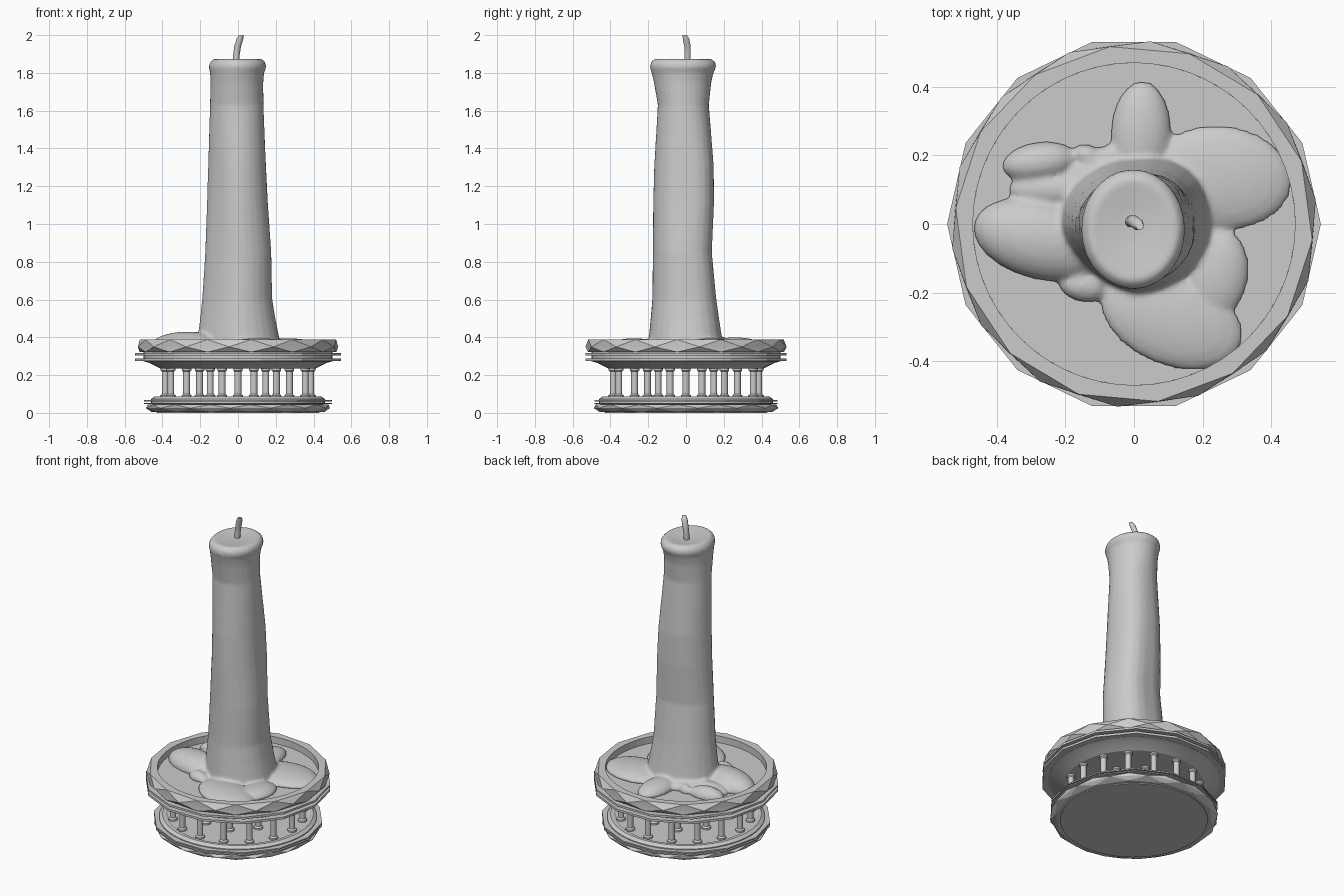
import bpy, bmesh, math
from mathutils import Vector

if "Cube" in bpy.data.objects:
    bpy.data.objects.remove(bpy.data.objects["Cube"])


def make(name, bm, angle=35):
    bmesh.ops.recalc_face_normals(bm, faces=bm.faces)
    me = bpy.data.meshes.new(name)
    bm.to_mesh(me)
    bm.free()
    ob = bpy.data.objects.new(name, me)
    bpy.context.collection.objects.link(ob)
    if angle:
        bpy.ops.object.select_all(action='DESELECT')
        ob.select_set(True)
        bpy.context.view_layer.objects.active = ob
        bpy.ops.object.shade_smooth_by_angle(angle=math.radians(angle))
    return ob


def loft(bm, rings):
    """Skin a list of equal-length point rings and cap both ends."""
    vs = [[bm.verts.new(p) for p in r] for r in rings]
    n = len(vs[0])
    for a, b in zip(vs, vs[1:]):
        for i in range(n):
            j = (i + 1) % n
            bm.faces.new((a[i], a[j], b[j], b[i]))
    bm.faces.new(vs[0][::-1])
    bm.faces.new(vs[-1])


def circle(r, z, n, cx=0, cy=0, ry=None, off=0):
    ry = r if ry is None else ry
    return [(cx + r * math.cos(2 * math.pi * (i + off) / n),
             cy + ry * math.sin(2 * math.pi * (i + off) / n), z) for i in range(n)]


def lathe(name, profile, n=56, angle=24):
    bm = bmesh.new()
    loft(bm, [circle(r, z, n) for r, z in profile])
    return make(name, bm, angle)


def faceted_rim(name, rings, inner, n=14):
    """Flat triangular facets: each ring is turned half a step from the last."""
    bm = bmesh.new()
    vs = [[bm.verts.new(p) for p in circle(r, z, n, off=-0.2 + 0.5 * (k % 2))]
          for k, (r, z) in enumerate(rings)]
    for k, (a, b) in enumerate(zip(vs, vs[1:])):
        for i in range(n):
            j = (i + 1) % n
            if k % 2 == 0:
                bm.faces.new((a[i], a[j], b[i]))
                bm.faces.new((a[j], b[j], b[i]))
            else:
                bm.faces.new((a[i], a[j], b[j]))
                bm.faces.new((a[i], b[j], b[i]))
    # round inner edge, bridged to the facets
    low, high = [[bm.verts.new(p) for p in circle(inner, z, n * 4, off=-0.8)]
                 for z in (rings[0][1], rings[-1][1])]
    for outer, ring in ((vs[0], low), (vs[-1], high)):
        for i in range(n):
            j = (i + 1) % n
            arc = [ring[(4 * i + k) % (4 * n)] for k in range(5)]
            bm.faces.new([outer[i], outer[j]] + arc[::-1])
    m = 4 * n
    for i in range(m):
        bm.faces.new((low[i], low[(i + 1) % m], high[(i + 1) % m], high[i]))
    return make(name, bm, 0)


# lower plate with faceted rim
lathe("lower_plate", [(.43, 0), (.435, .045), (.46, .046), (.46, .074), (.44, .088), (.42, .088),
                      (.41, .082)])
faceted_rim("lower_rim", [(.46, .005), (.491, .025), (.482, .044)], .43)

# upper tray: sloped underside, recessed floor, faceted rim
lathe("upper_tray", [(.41, .235), (.47, .265), (.5, .273), (.5, .322), (.47, .325), (.47, .345)])
faceted_rim("upper_rim", [(.523, .322), (.535, .35), (.522, .388)], .47)

# thin projecting bands around both plates
for name, r, z0, z1 in (("lower_band_a", .497, .046, .053), ("lower_band_b", .497, .06, .068),
                        ("upper_band_a", .545, .274, .288), ("upper_band_b", .545, .305, .318)):
    lathe(name, [(r, z0), (r, z1)], 14, 20)

# two rings of small columns between the plates
bm = bmesh.new()
col = [(.027, .08), (.027, .092), (.018, .1), (.018, .218), (.025, .225), (.025, .24)]
for count, rad, off in ((16, .385, 0), (8, .22, .5)):
    for i in range(count):
        a = 2 * math.pi * (i + off) / count
        loft(bm, [circle(r, z, 12, rad * math.cos(a), rad * math.sin(a)) for r, z in col])
make("columns", bm)

# candle: (z, x min, x max, y min, y max) per section
sections = [
    (.34, -.225, .23, -.205, .205), (.40, -.215, .217, -.197, .187),
    (.50, -.202, .197, -.188, .172), (.60, -.192, .181, -.180, .158),
    (.85, -.177, .176, -.176, .132), (1.1, -.167, .158, -.175, .145),
    (1.3, -.160, .148, -.170, .146), (1.63, -.149, .135, -.150, .121),
    (1.75, -.146, .134, -.170, .134), (1.80, -.148, .138, -.182, .146),
    (1.83, -.155, .150, -.191, .160), (1.855, -.149, .146, -.188, .158),
    (1.875, -.128, .125, -.165, .132), (1.870, -.10, .10, -.13, .10), (1.862, -.04, .04, -.05, .04)]
bm = bmesh.new()
loft(bm, [circle((b - a) / 2, z, 28, (a + b) / 2, (c + d) / 2, (d - c) / 2)
          for z, a, b, c, d in sections])
# the shaft leans out on its right-back diagonal
for v in bm.verts:
    if v.co.x * v.co.y > 0:
        k = min(1, max(0, (1.75 - v.co.z) / .55))
        d = .016 * k * math.sin(2 * math.atan2(v.co.y, v.co.x))
        v.co.x += d
        v.co.y += d

# melted wax puddles: x, y, half length, half width, turn, half height
puddles = [
    (-.27, -.045, .205, .118, -14, .085), (-.275, .18, .112, .06, 8, .06),
    (-.23, .10, .14, .055, 0, .05), (-.135, .2, .045, .032, -20, .045), (-.12, .16, .13, .05, 30, .045),
    (.02, .26, .16, .09, 88, .055), (.25, .135, .215, .155, -5, .05),
    (.24, -.15, .14, .095, 80, .045), (.11, -.275, .22, .14, -22, .05),
    (-.15, -.18, .075, .048, -15, .045)]
for x, y, l, w, t, h in puddles:
    new = bmesh.ops.create_uvsphere(bm, u_segments=24, v_segments=12, radius=1)["verts"]
    c, s = math.cos(math.radians(t)), math.sin(math.radians(t))
    for v in new:
        p = Vector((v.co.x * l, v.co.y * w, v.co.z * h))
        v.co = (x + p.x * c - p.y * s, y + p.x * s + p.y * c, .345 + max(p.z, p.z * .3))
candle = make("candle_and_melted_wax", bm, 0)
# fuse the candle and puddles into one soft wax body
mod = candle.modifiers.new("fuse", 'REMESH')
mod.mode = 'VOXEL'
mod.voxel_size = .01
mod.use_smooth_shade = True
mod = candle.modifiers.new("soften", 'SMOOTH')
mod.iterations = 4

# curved wick
bm = bmesh.new()
wick = [(-.01, .006, 1.84), (-.009, .008, 1.89), (-.002, .008, 1.94), (.01, .0, 1.98), (.017, -.006, 2.0)]
loft(bm, [circle(r, z, 10, x, y) for (x, y, z), r in zip(wick, (.017, .017, .018, .018, .012))])
make("wick", bm, 60)
